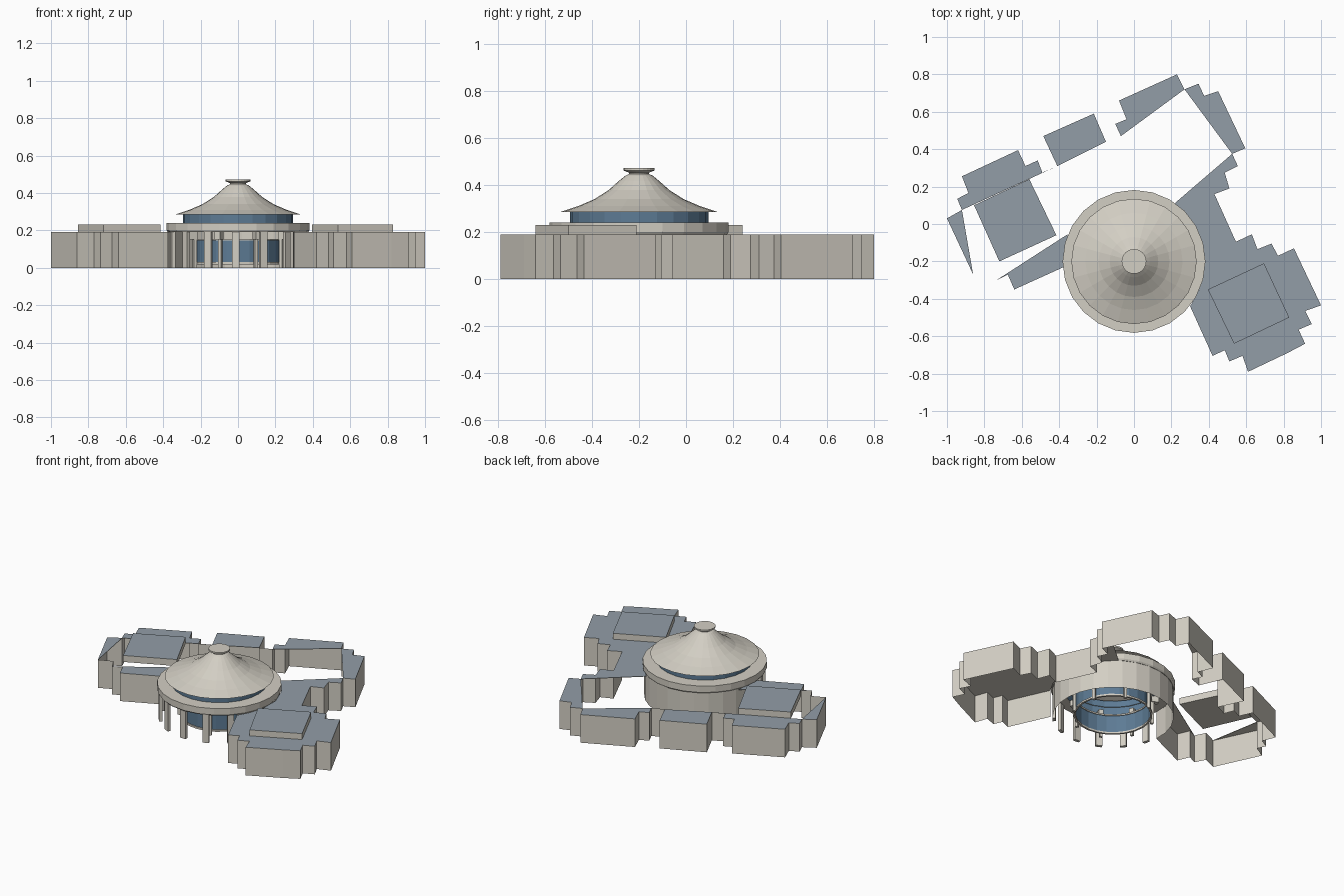
import bpy, bmesh
from math import radians, cos, sin

if "Cube" in bpy.data.objects:
    bpy.data.objects.remove(bpy.data.objects["Cube"])

WALL_TOP = 0.19
BOX_TOP = 0.23
CENTRE_Y = -0.2
SIDES = 24


def material(name, colour):
    mat = bpy.data.materials.new(name)
    mat.use_nodes = True
    mat.diffuse_color = (*colour, 1)
    mat.node_tree.nodes["Principled BSDF"].inputs["Base Color"].default_value = (*colour, 1)
    return mat


stone = material("warm stone", (0.65, 0.62, 0.55))
slate = material("slate roof", (0.29, 0.34, 0.39))
glass = material("blue glass", (0.11, 0.20, 0.30))


def finish(name, bm, *mats):
    mesh = bpy.data.meshes.new(name)
    bm.to_mesh(mesh)
    bm.free()
    for mat in mats:
        mesh.materials.append(mat)
    obj = bpy.data.objects.new(name, mesh)
    bpy.context.collection.objects.link(obj)
    return obj


def slab(name, outline, low, high):
    """Flat-topped prism: slate above, stone on the sides and below."""
    bm = bmesh.new()
    base = bm.faces.new([bm.verts.new((x, y, low)) for x, y in outline])
    grown = bmesh.ops.extrude_face_region(bm, geom=[base], use_keep_orig=True)
    for item in grown["geom"]:
        if isinstance(item, bmesh.types.BMVert):
            item.co.z = high
    bmesh.ops.recalc_face_normals(bm, faces=bm.faces)
    for face in bm.faces:
        face.material_index = int(face.normal.z > 0.5)
    return finish(name, bm, stone, slate)


def ribbon(name, path, low, high, mat):
    """Upright wall along an open path."""
    bm = bmesh.new()
    columns = [[bm.verts.new((x, y, z)) for z in (low, high)] for x, y in path]
    for a, b in zip(columns, columns[1:]):
        bm.faces.new((a[0], b[0], b[1], a[1]))
    return finish(name, bm, mat)


def lathe(name, profile, mat):
    """Faceted turned part about the axis of the round hall."""
    bm = bmesh.new()
    rings = []
    for r, z in profile:
        if r == 0:
            rings.append([bm.verts.new((0, CENTRE_Y, z))] * SIDES)
        else:
            rings.append([bm.verts.new((*polar(r, 360 * i / SIDES), z)) for i in range(SIDES)])
    for low, high in zip(rings, rings[1:]):
        for i in range(SIDES):
            j = (i + 1) % SIDES
            corners = dict.fromkeys((low[i], low[j], high[j], high[i]))
            bm.faces.new(list(corners))
    return finish(name, bm, mat)


def polar(r, degrees):
    a = radians(degrees)
    return r * cos(a), CENTRE_Y + r * sin(a)


def post(name, r, degrees, width, depth, low, high):
    x, y = polar(r, degrees)
    bpy.ops.mesh.primitive_cube_add(size=1, location=(x, y, (low + high) / 2),
                                    rotation=(0, 0, radians(degrees)))
    obj = bpy.context.object
    obj.name = name
    obj.scale = (depth, width, high - low)
    obj.data.materials.append(stone)


# Stepped outlines of the wings, running anticlockwise
east = [(.30, -.44), (.42, -.705), (.485, -.675), (.51, -.735), (.58, -.705), (.61, -.79),
        (.82, -.69), (.915, -.64), (.88, -.565), (.95, -.535), (.915, -.465), (1, -.435),
        (.855, -.13), (.77, -.17), (.735, -.105), (.66, -.135), (.63, -.055), (.545, -.095),
        (.43, .16), (.51, .19), (.485, .275), (.555, .31), (.525, .375)]
north_east = [(.525, .375), (.595, .405), (.45, .71), (.375, .685), (.345, .75), (.27, .72)]
north = [(.27, .72), (.23, .8), (-.08, .66), (-.04, .56), (-.1, .535), (-.07, .47)]
north_west = [(-.15, .44), (-.215, .59), (-.485, .47), (-.41, .31)]
west = [(-.41, .31), (-.49, .275), (-.515, .34), (-.58, .31), (-.62, .395), (-.92, .255),
        (-.885, .165), (-.945, .135), (-.92, .075)]
west_tip = [(-.92, .075), (-1, .03), (-.86, -.27)]
south_west = [(-.735, -.3), (-.675, -.27), (-.64, -.35), (-.375, -.23)]

# Outer wall and roofs of the wings
wall_path = east + north_east[1:] + north[1:] + north_west + west[1:] + west_tip[1:]
wall_path += [(-.77, -.23)] + south_west
ribbon("outer_wall", wall_path, 0, WALL_TOP, stone)

hall_edge = [polar(0.38, a) for a in (55, 30, 10, -10, -25)]
roofs = {"east": east + hall_edge, "north_east": north_east, "north": north,
         "north_west": north_west, "west": west, "west_tip": west_tip,
         "south_west": south_west + [(-.355, -.055)]}
for name, outline in roofs.items():
    slab(name + "_roof", outline, WALL_TOP - 0.003, WALL_TOP)

# Raised roof blocks
slab("east_raised_roof", [(.395, -.35), (.535, -.64), (.83, -.5), (.695, -.21)],
     WALL_TOP - 0.004, BOX_TOP)
slab("west_raised_roof", [(-.855, .1), (-.72, -.2), (-.415, -.06), (-.56, .24)],
     WALL_TOP - 0.004, BOX_TOP)

# Round hall: back wall, ring beam, glazing and tent-shaped roof
ribbon("hall_back_wall", [polar(0.372, -38 + 222 * i / 16) for i in range(17)],
       0, WALL_TOP, stone)
lathe("ring_beam", [(.295, .19), (.375, .19), (.382, .2), (.382, .24), (.29, .24)], stone)
lathe("upper_glazing", [(.295, .19), (.295, .287)], glass)
lathe("lower_glazing", [(.235, .03), (.235, .145)], glass)
lathe("glazing_sill", [(.23, .018), (.242, .018), (.242, .03), (.23, .03), (.23, .018)], stone)
lathe("glazing_head", [(.23, .145), (.242, .145), (.242, .155), (.23, .155), (.23, .145)], stone)
lathe("tent_roof", [(.29, .285), (.335, .285), (.26, .31), (.19, .34), (.13, .378),
                    (.085, .418), (.058, .44), (.042, .447), (.042, .452),
                    (.066, .462), (.066, .472), (0, .472)], stone)

# Columns of the open front and slim posts along the glazing
for k in range(6):
    post("front_column", 0.362, -164 + 24 * k, 0.04, 0.02, 0, WALL_TOP)
for k in range(8):
    post("glazing_post", 0.25, 22.5 + 45 * k, 0.018, 0.018, 0, WALL_TOP)
    post("post_head", 0.265, 22.5 + 45 * k, 0.03, 0.05, 0.15, WALL_TOP)
